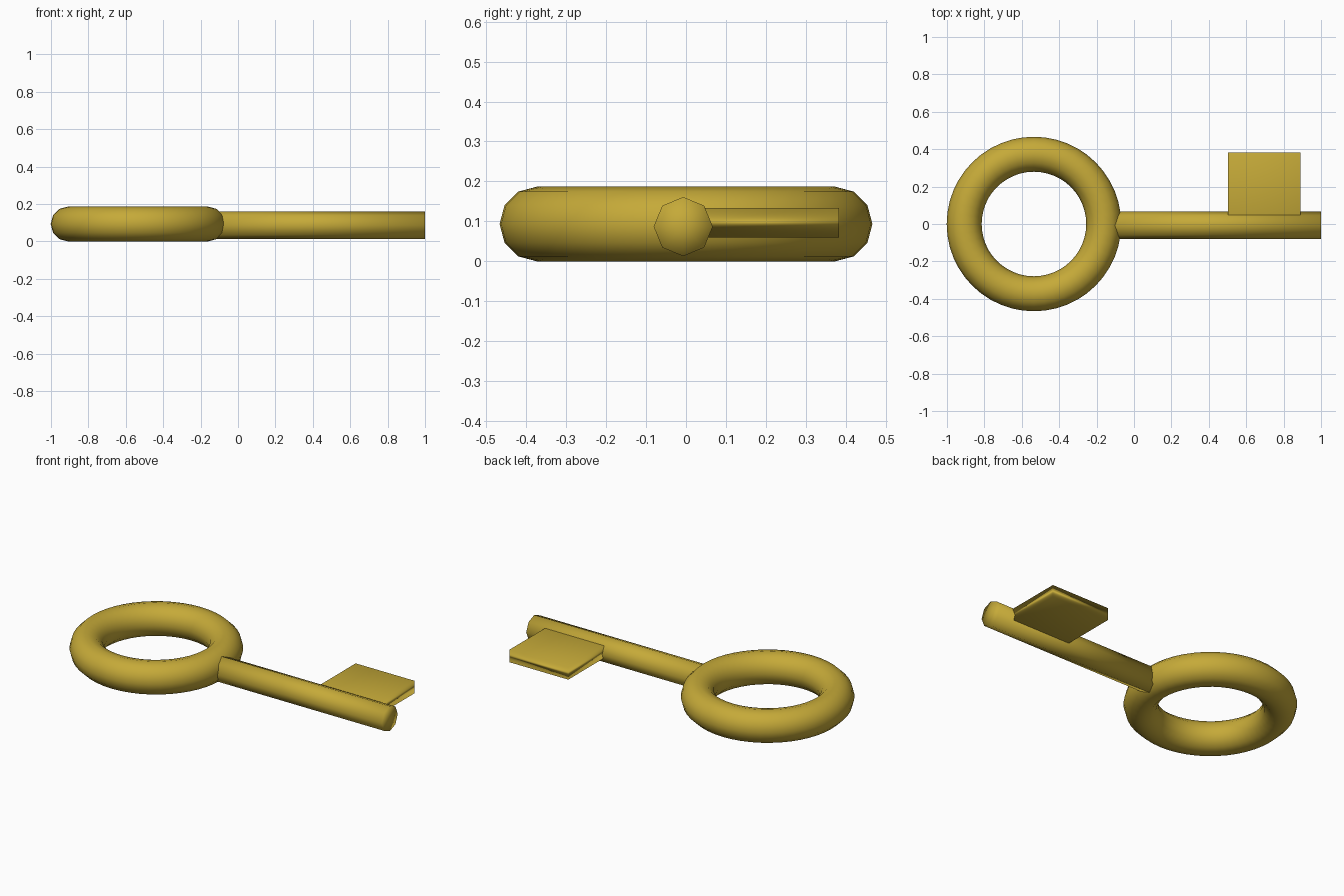
import bpy
import math

if "Cube" in bpy.data.objects:
    bpy.data.objects.remove(bpy.data.objects["Cube"])

brass = bpy.data.materials.new("brass")
brass.diffuse_color = (0.56, 0.40, 0.04, 1)
brass.use_nodes = True
brass.node_tree.nodes["Principled BSDF"].inputs["Base Color"].default_value = brass.diffuse_color


def finish(name):
    ob = bpy.context.object
    ob.name = name
    ob.data.materials.append(brass)
    bpy.ops.object.shade_smooth()
    return ob


# Ring handle
bpy.ops.mesh.primitive_torus_add(
    major_segments=48, minor_segments=12, major_radius=0.373,
    minor_radius=0.0935, location=(-0.535, 0, 0.0935))
finish("ring_handle")

# Octagonal shaft, starting inside the ring
start, end = -0.15, 1.0
bpy.ops.mesh.primitive_cylinder_add(
    vertices=8, radius=0.074, depth=end - start, end_fill_type='TRIFAN',
    location=((start + end) / 2, -0.007, 0.087), rotation=(0, math.pi / 2, 0))
finish("shaft")

# Flat bit near the tip, rooted in the shaft
x0, x1, y0, y1, z0, z1 = 0.503, 0.89, 0.0, 0.383, 0.06, 0.133
bpy.ops.mesh.primitive_cube_add(
    size=1, location=((x0 + x1) / 2, (y0 + y1) / 2, (z0 + z1) / 2))
bit = finish("bit")
bit.scale = (x1 - x0, y1 - y0, z1 - z0)
